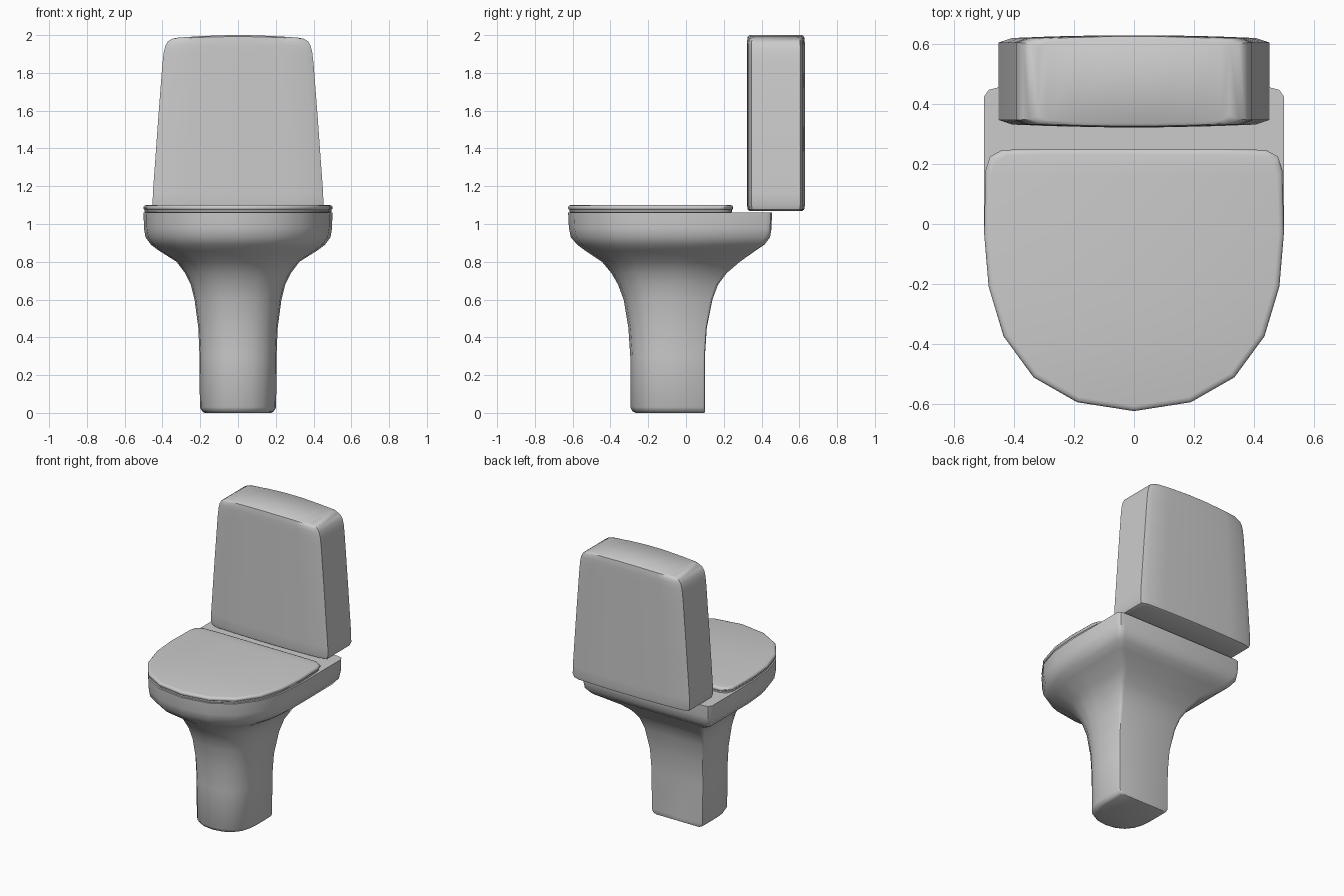
import bpy
import bmesh
import math

cube = bpy.data.objects.get("Cube")
if cube:
    bpy.data.objects.remove(cube, do_unlink=True)

ceramic = bpy.data.materials.new("light grey ceramic")
ceramic.use_nodes = True
GREY = (0.6, 0.6, 0.6, 1)
ceramic.diffuse_color = GREY
ceramic.node_tree.nodes["Principled BSDF"].inputs["Base Color"].default_value = GREY


def loft(name, rings, angle=40):
    """Skin a stack of mirror-ordered rings; caps are strips across the depth."""
    bm = bmesh.new()
    loops = [[bm.verts.new(p) for p in ring] for ring in rings]
    n = len(loops[0])
    for low, high in zip(loops, loops[1:]):
        for i in range(n):
            j = (i + 1) % n
            bm.faces.new((low[i], low[j], high[j], high[i]))
    for loop in (loops[0], loops[-1]):
        for i in range(n // 2 - 1):
            a, b, c, d = loop[i], loop[i + 1], loop[n - 2 - i], loop[n - 1 - i]
            bm.faces.new((a, b, c, d))
    bmesh.ops.recalc_face_normals(bm, faces=bm.faces)
    mesh = bpy.data.meshes.new(name)
    bm.to_mesh(mesh)
    bm.free()
    mesh.materials.append(ceramic)
    obj = bpy.data.objects.new(name, mesh)
    bpy.context.collection.objects.link(obj)
    bpy.ops.object.select_all(action="DESELECT")
    obj.select_set(True)
    bpy.context.view_layer.objects.active = obj
    bpy.ops.object.shade_smooth_by_angle(angle=math.radians(angle))
    return obj


# Rounded front of the D-shaped outline: fraction of half width, fraction of depth
NOSE = [(0.38, -0.95), (0.67, -0.81), (0.87, -0.58), (0.97, -0.3), (1, 0)]


def d_ring(z, half, front, back, middle, tail):
    """D outline, right half from front to back; tail holds the back corner insets."""
    side = [(half * u, middle + (middle - front) * v) for u, v in NOSE]
    side += [(half - dx, back - dy) for dx, dy in tail]
    left = [(-x, y) for x, y in side]
    ring = [(0, front)] + side + [(0, back + 0.003)] + left[::-1]
    # start one step off the axis so opposite entries mirror each other
    ring = side + [(0, back)] + left[::-1] + [(0, front)]
    return [(x, y, z) for x, y in ring]


# Pedestal and bowl in one sweep: height, half width, front, back
BOWL = [
    (0.00, 0.175, -0.265, 0.098), (0.008, 0.19, -0.283, 0.1),
    (0.03, 0.202, -0.295, 0.1), (0.3, 0.204, -0.295, 0.1),
    (0.45, 0.21, -0.305, 0.11), (0.6, 0.23, -0.33, 0.14),
    (0.68, 0.25, -0.36, 0.17), (0.74, 0.28, -0.395, 0.215),
    (0.8, 0.325, -0.445, 0.285), (0.86, 0.42, -0.535, 0.37),
    (0.89, 0.46, -0.575, 0.415), (0.93, 0.49, -0.61, 0.445),
    (0.98, 0.498, -0.62, 0.453), (1.06, 0.5, -0.624, 0.455),
]
rings = []
for z, half, front, back in BOWL:
    c = 0.03 * half
    corner = [(0, 2 * c), (c, 0.5 * c), (3 * c, 0)]
    rings.append(d_ring(z, half, front, back, front + (back - front) * 0.55, corner))
loft("bowl_and_pedestal", rings)

# Seat and lid: two thin plates sharing the bowl's outline
LID_CORNER = [(0.005, 0.07), (0.02, 0.025), (0.06, 0.003), (0.2, 0)]


def plate(name, levels):
    loft(name, [d_ring(z, 0.5 - s, -0.624 + s, 0.25 - s, -0.03, LID_CORNER)
                for z, s in levels], 50)


plate("seat", [(1.06, 0.012), (1.064, 0.006), (1.074, 0.006), (1.076, 0.012)])
plate("lid", [(1.074, 0.008), (1.079, 0.001), (1.09, 0), (1.098, 0.006), (1.101, 0.018)])

# Cistern: tapered, with bowed front and back and a softly crowned top
ACROSS = [-0.9, -0.6, -0.2, 0.2, 0.6, 0.9]


def tank_ring(z, half, inset, crown=0.0):
    near, far = 0.322 + inset, 0.63 - inset
    front = [(u, near + 0.012 * u * u) for u in ACROSS]
    back = [(u, far - 0.012 * u * u) for u in ACROSS]
    ring = [(-1, near + 0.025)] + front + [(1, near + 0.025)]
    ring += [(1, far - 0.025)] + back[::-1] + [(-1, far - 0.025)]
    return [(half * u, y, z + crown * (1 - u * u)) for u, y in ring]


TANK = [
    (1.07, 0.43, 0.014), (1.076, 0.443, 0.004), (1.1, 0.452, 0), (1.16, 0.451, 0),
    (1.55, 0.423, 0), (1.85, 0.4, 0), (1.91, 0.393, 0), (1.945, 0.384, 0),
    (1.968, 0.37, 0.001),
]
loft("cistern", [tank_ring(*level) for level in TANK]
     + [tank_ring(1.98, 0.35, 0.004, 0.012), tank_ring(1.986, 0.32, 0.014, 0.014)])
